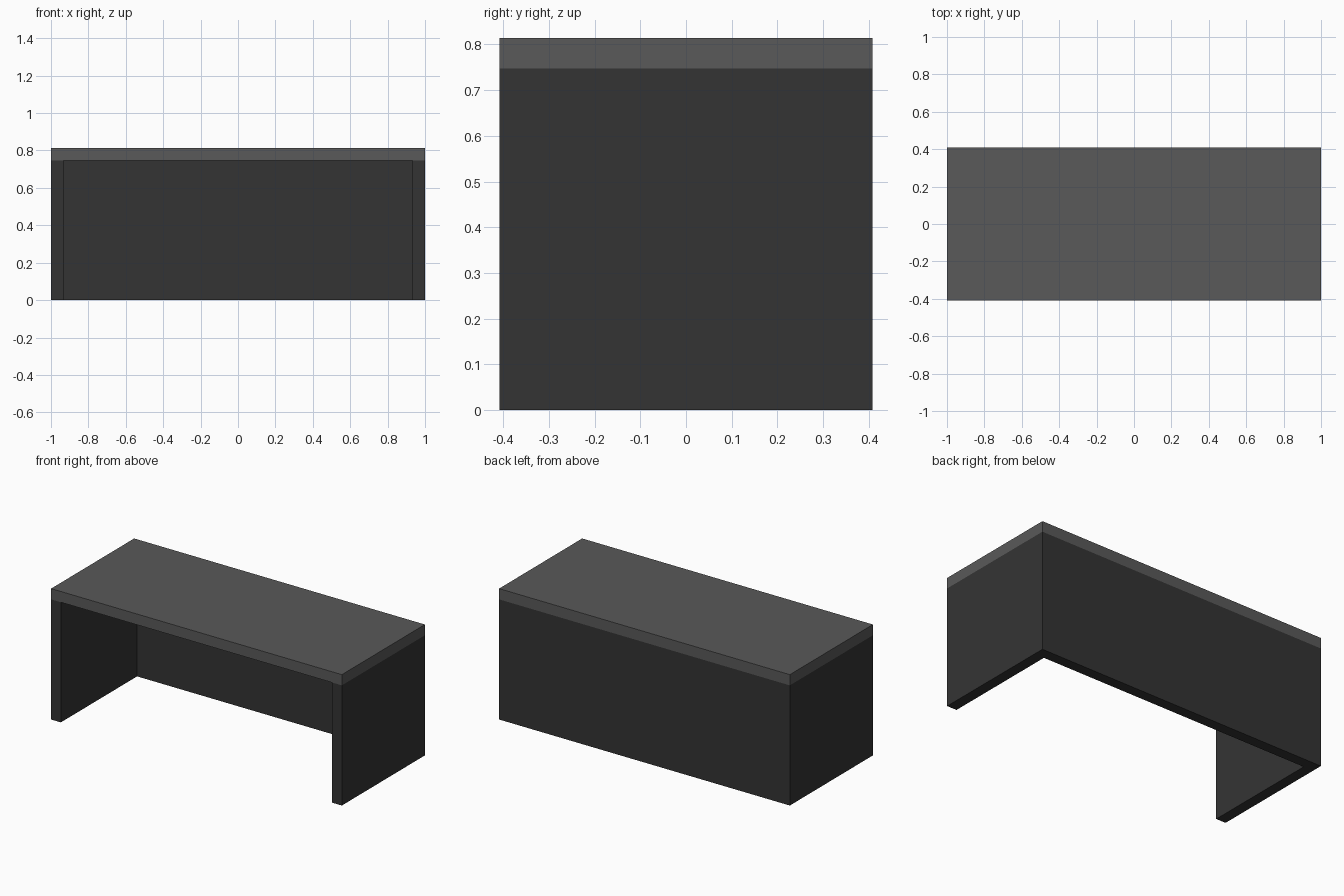
import bpy
import bmesh

cube = bpy.data.objects.get("Cube")
if cube:
    bpy.data.objects.remove(cube, do_unlink=True)

# Overall half sizes, heights and panel thickness
X, Y = 1.0, 0.408
TOP, UNDER = 0.814, 0.747
T = 0.067


def material(name, grey):
    mat = bpy.data.materials.new(name)
    mat.use_nodes = True
    color = (grey, grey, grey, 1)
    mat.diffuse_color = color
    mat.node_tree.nodes["Principled BSDF"].inputs["Base Color"].default_value = color
    return mat


def extrude_outline(name, outline, z0, z1, mat):
    """Raise a flat counter-clockwise outline from z0 to z1."""
    bm = bmesh.new()
    face = bm.faces.new([bm.verts.new((x, y, z0)) for x, y in outline])
    result = bmesh.ops.extrude_face_region(bm, geom=[face], use_keep_orig=True)
    raised = [v for v in result["geom"] if isinstance(v, bmesh.types.BMVert)]
    bmesh.ops.translate(bm, verts=raised, vec=(0, 0, z1 - z0))
    bmesh.ops.recalc_face_normals(bm, faces=bm.faces)
    mesh = bpy.data.meshes.new(name)
    bm.to_mesh(mesh)
    bm.free()
    mesh.materials.append(mat)
    obj = bpy.data.objects.new(name, mesh)
    bpy.context.collection.objects.link(obj)
    return obj


light_grey = material("grey top", 0.1)
dark_grey = material("charcoal panels", 0.034)

# Flat top slab
extrude_outline("desk_top", [(-X, -Y), (X, -Y), (X, Y), (-X, Y)],
                UNDER, TOP, light_grey)

# Two side panels joined by the back panel, open at the front
extrude_outline("side_and_back_panels",
                [(-X, -Y), (-X + T, -Y), (-X + T, Y - T), (X - T, Y - T),
                 (X - T, -Y), (X, -Y), (X, Y), (-X, Y)],
                0, UNDER, dark_grey)
